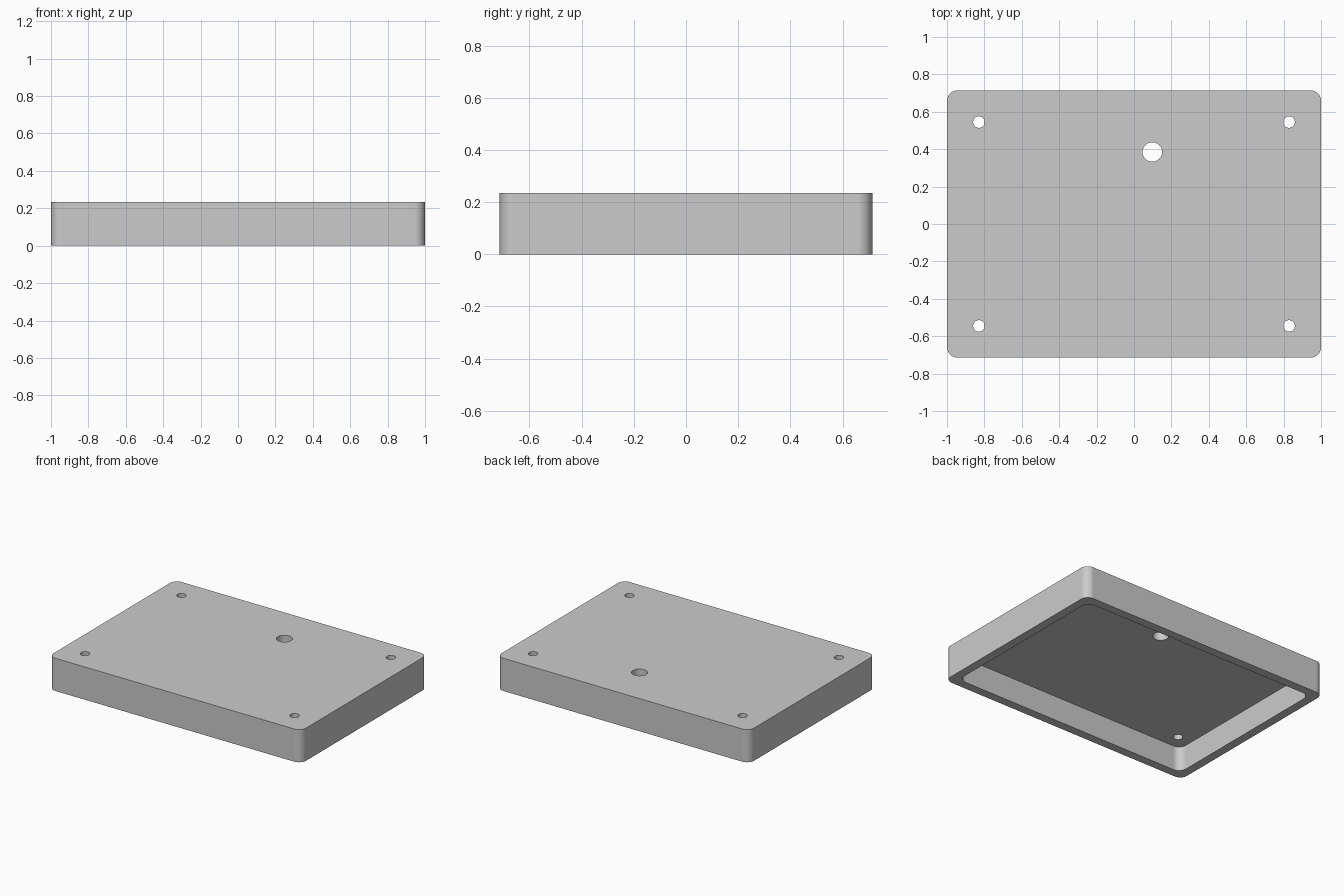
import bpy, bmesh
from math import sin, cos, pi

default = bpy.data.objects.get("Cube")
if default:
    bpy.data.objects.remove(default, do_unlink=True)

LENGTH, WIDTH, HEIGHT = 2.0, 1.428, 0.234
WALL, TOP = 0.063, 0.057
CORNER = 0.056

grey = bpy.data.materials.new("light grey")
grey.use_nodes = True
colour = (0.6, 0.6, 0.6, 1)
grey.diffuse_color = colour
grey.node_tree.nodes["Principled BSDF"].inputs["Base Color"].default_value = colour


def prism(name, outline, z0, z1):
    """Extrude a closed outline from z0 up to z1."""
    bm = bmesh.new()
    base = bm.faces.new([bm.verts.new((x, y, z0)) for x, y in outline])
    moved = bmesh.ops.extrude_face_region(bm, geom=[base], use_keep_orig=True)["geom"]
    for v in moved:
        if isinstance(v, bmesh.types.BMVert):
            v.co.z = z1
    bmesh.ops.recalc_face_normals(bm, faces=bm.faces[:])
    mesh = bpy.data.meshes.new(name)
    bm.to_mesh(mesh)
    bm.free()
    mesh.materials.append(grey)
    obj = bpy.data.objects.new(name, mesh)
    bpy.context.collection.objects.link(obj)
    return obj


def circle(cx, cy, r, n=32):
    return [(cx + r * cos(2 * pi * i / n), cy + r * sin(2 * pi * i / n)) for i in range(n)]


def rounded_rectangle(length, width, r, steps=10):
    points = []
    for k, (sx, sy) in enumerate([(1, 1), (-1, 1), (-1, -1), (1, -1)]):
        for i in range(steps + 1):
            a = (k + i / steps) * pi / 2
            points.append((sx * (length / 2 - r) + r * cos(a),
                           sy * (width / 2 - r) + r * sin(a)))
    return points


# Cover block
cover = prism("cover", rounded_rectangle(LENGTH, WIDTH, CORNER), 0, HEIGHT)

# Hollow underside
cutters = [prism("cavity_cutter",
                 rounded_rectangle(LENGTH - 2 * WALL, WIDTH - 2 * WALL, CORNER),
                 -0.1, HEIGHT - TOP)]

# Four screw holes and one cable hole through the top plate
holes = [(sx * 0.829, sy * 0.545, 0.031) for sx in (-1, 1) for sy in (-1, 1)]
holes.append((0.098, 0.385, 0.052))
for x, y, r in holes:
    cutters.append(prism("hole_cutter", circle(x, y, r), 0.1, HEIGHT + 0.1))

bpy.ops.object.select_all(action="DESELECT")
cover.select_set(True)
bpy.context.view_layer.objects.active = cover
for cutter in cutters:
    cutter.hide_render = True
    cut = cover.modifiers.new("cut", "BOOLEAN")
    cut.operation = "DIFFERENCE"
    cut.solver = "EXACT"
    cut.object = cutter
    bpy.ops.object.modifier_apply(modifier=cut.name)
    bpy.data.objects.remove(cutter, do_unlink=True)

# Rounded corners and hole walls smooth, rims crisp
bpy.ops.object.shade_smooth_by_angle()
weighted = cover.modifiers.new("flat_faces", "WEIGHTED_NORMAL")
weighted.keep_sharp = True
